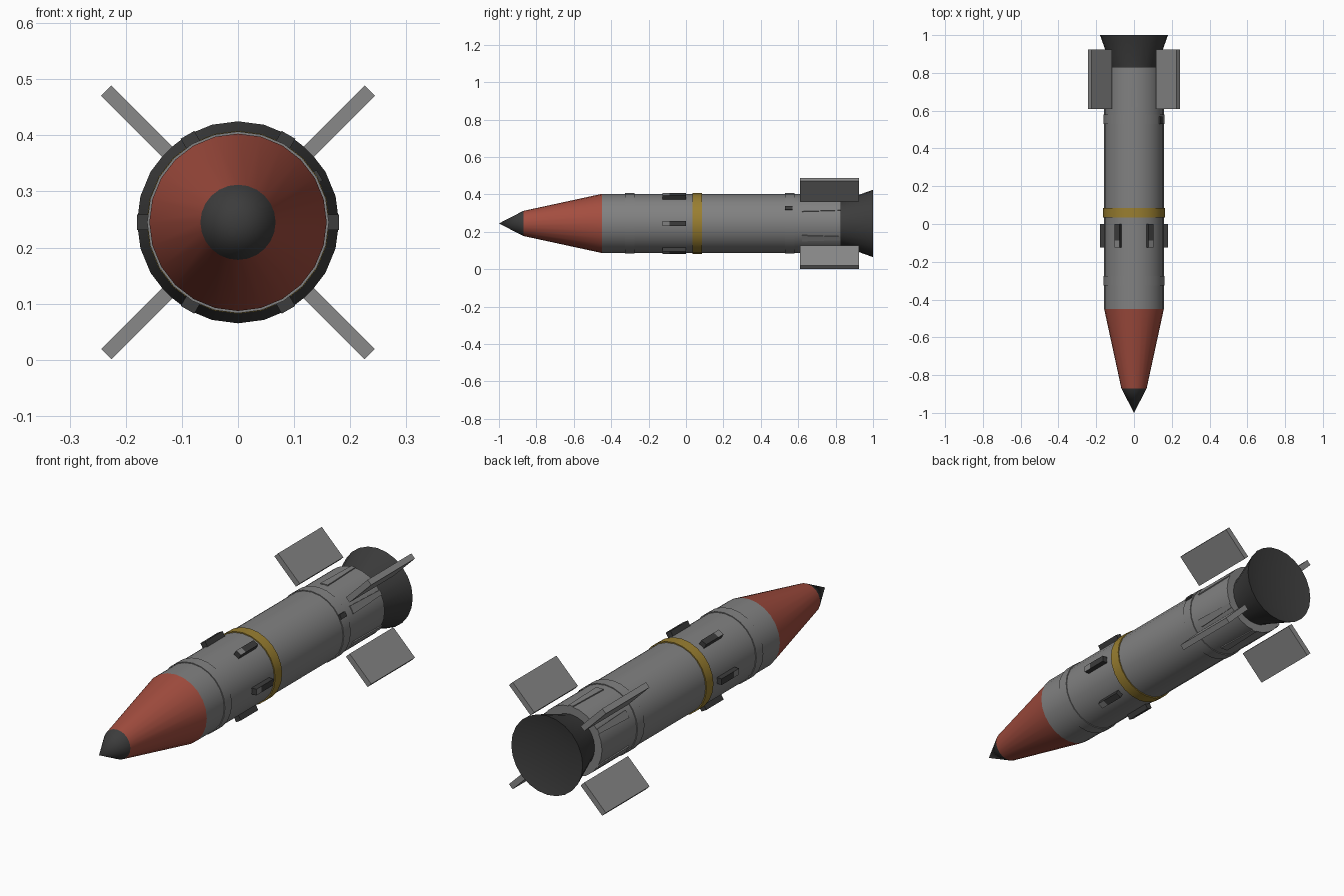
import bpy, bmesh
from math import sin, cos, pi, radians
from mathutils import Matrix, Vector

cube = bpy.data.objects.get("Cube")
if cube:
    bpy.data.objects.remove(cube)

AXIS = 0.245   # height of the long axis
SIDES = 24


def material(name, rgb):
    m = bpy.data.materials.new(name)
    m.use_nodes = True
    m.diffuse_color = (*rgb, 1)
    m.node_tree.nodes["Principled BSDF"].inputs["Base Color"].default_value = (*rgb, 1)
    return m


GREY = material("body grey", (0.22, 0.22, 0.22))
FIN = material("fin grey", (0.25, 0.25, 0.25))
RED = material("nose red", (0.37, 0.075, 0.05))
YELLOW = material("band yellow", (0.32, 0.21, 0.03))
DARK = material("dark metal", (0.045, 0.045, 0.045))


def finish(name, bm, mats, smooth=False):
    bmesh.ops.recalc_face_normals(bm, faces=bm.faces)
    mesh = bpy.data.meshes.new(name)
    bm.to_mesh(mesh)
    bm.free()
    for m in mats:
        mesh.materials.append(m)
    ob = bpy.data.objects.new(name, mesh)
    bpy.context.collection.objects.link(ob)
    if smooth:
        bpy.ops.object.select_all(action="DESELECT")
        ob.select_set(True)
        bpy.context.view_layer.objects.active = ob
        bpy.ops.object.shade_smooth_by_angle(angle=radians(25))
    return ob


def lathe(name, profile, mat):
    """Turn (y, radius) points around the long axis."""
    bm = bmesh.new()
    rings = []
    for y, r in profile:
        count = SIDES if r else 1
        rings.append([bm.verts.new((r * cos(2 * pi * i / SIDES), y,
                                    AXIS + r * sin(2 * pi * i / SIDES)))
                      for i in range(count)])
    for a, b in zip(rings, rings[1:]):
        for i in range(SIDES):
            j = (i + 1) % SIDES
            quad = [a[i % len(a)], a[j % len(a)], b[j % len(b)], b[i % len(b)]]
            bm.faces.new(list(dict.fromkeys(quad)))
    return finish(name, bm, [mat], True)


def radial_block(name, angle, r, y, width, mats, taper=1.0, tip=0.0):
    """Box spanning radii r and lengths y, turned to an angle around the axis."""
    bm = bmesh.new()
    bmesh.ops.create_cube(bm, size=1)
    for v in bm.verts:
        back = v.co.y > 0
        v.co = Vector((r[v.co.x > 0], y[back], v.co.z * width * (taper if back else 1)))
    if tip:   # split off the front end of the outer face in the second colour
        bmesh.ops.bisect_plane(bm, geom=bm.verts[:] + bm.edges[:] + bm.faces[:],
                               plane_co=(0, y[0] + tip, 0), plane_no=(0, 1, 0))
        for f in bm.faces:
            c = f.calc_center_median()
            f.material_index = int(c.x > r[1] - 0.001 and c.y < y[0] + tip)
    bm.transform(Matrix.Translation((0, 0, AXIS)) @ Matrix.Rotation(-radians(angle), 4, "Y"))
    return finish(name, bm, mats)


# Nose, body and nozzle
lathe("nose_tip", [(-1, 0), (-0.87, 0.067), (-0.87, 0)], DARK)
lathe("nose_cone", [(-0.87, 0), (-0.87, 0.067), (-0.45, 0.158), (-0.45, 0)], RED)
lathe("body", [(-0.45, 0), (-0.45, 0.158), (0.83, 0.158), (0.83, 0)], GREY)
lathe("nozzle", [(0.82, 0.12), (0.84, 0.123), (1, 0.18), (0.985, 0.11), (0.985, 0)], DARK)

# Raised bands
for name, a, b, r, mat in (("front_band", -0.325, -0.275, 0.162, GREY),
                           ("middle_band", 0.035, 0.085, 0.163, YELLOW),
                           ("rear_band", 0.53, 0.58, 0.162, GREY)):
    lathe(name, [(a, 0.15), (a, r), (b, r), (b, 0.15)], mat)

# Lugs around the middle, and low strips towards the tail
for i in range(6):
    radial_block(f"lug_{i + 1}", 60 * i, (0.14, 0.18), (-0.125, 0), 0.028,
                 [DARK, GREY], tip=0.037)
    radial_block(f"tail_strip_{i + 1}", 60 * i + 30, (0.14, 0.161), (0.62, 0.83), 0.036,
                 [GREY], taper=0.6)
radial_block("side_connector", 30, (0.14, 0.168), (0.53, 0.57), 0.022, [DARK])

# Four diagonal tail fins
for i in range(4):
    radial_block(f"tail_fin_{i + 1}", 90 * i + 45, (0.178, 0.332), (0.61, 0.925), 0.026, [FIN])
